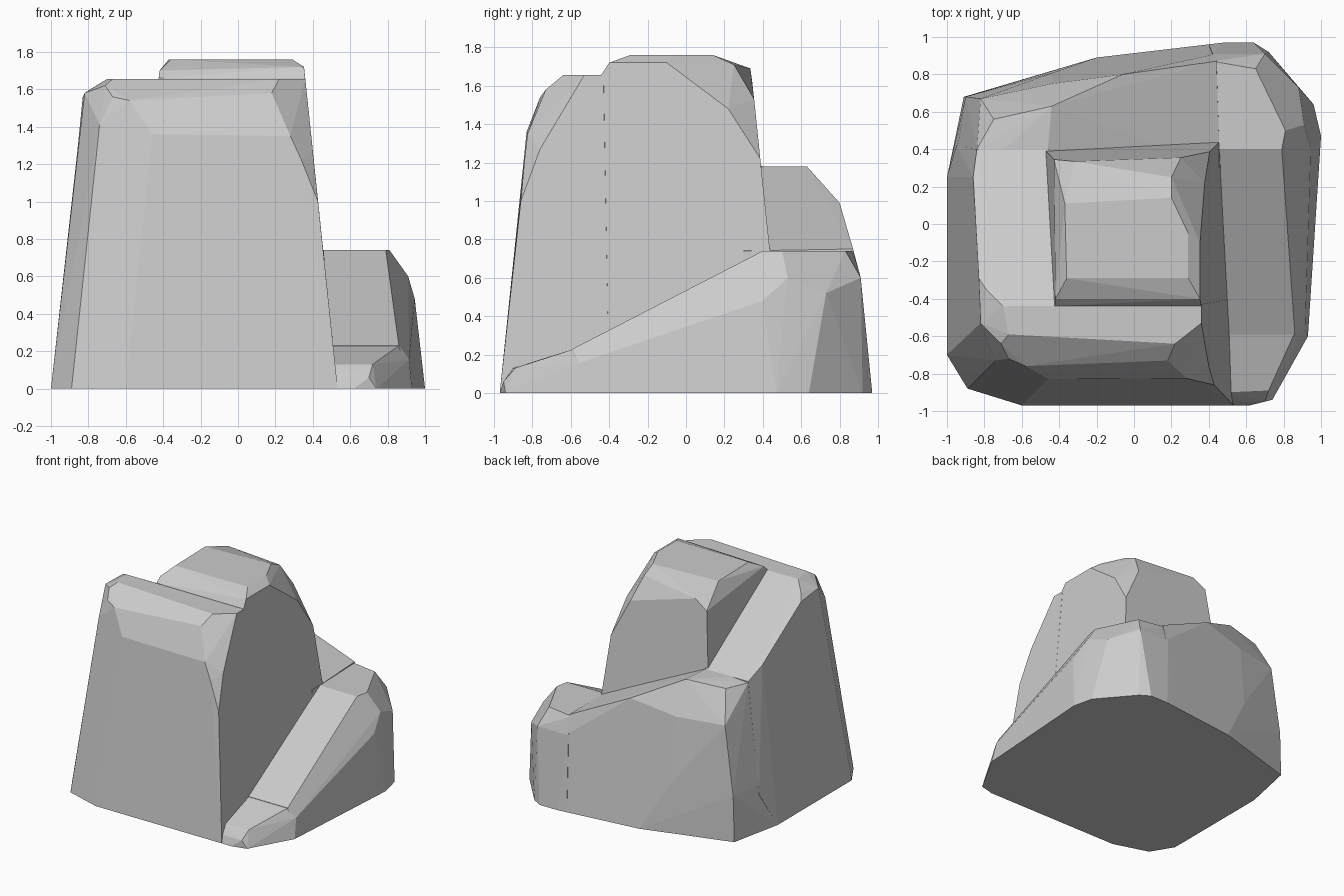
import bpy, bmesh
from math import radians


def chiselled(name, points):
    """Convex faceted stone block from its corner points."""
    bm = bmesh.new()
    for p in points:
        bm.verts.new(p)
    hull = bmesh.ops.convex_hull(bm, input=bm.verts[:])
    junk = {g for g in hull["geom_interior"] + hull["geom_unused"]
            if isinstance(g, bmesh.types.BMVert)}
    bmesh.ops.delete(bm, geom=list(junk), context='VERTS')
    bmesh.ops.dissolve_limit(bm, angle_limit=radians(2), verts=bm.verts[:], edges=bm.edges[:])
    bmesh.ops.recalc_face_normals(bm, faces=bm.faces[:])
    me = bpy.data.meshes.new(name)
    bm.to_mesh(me)
    bm.free()
    ob = bpy.data.objects.new(name, me)
    bpy.context.collection.objects.link(ob)
    return ob


def core_corner(sx, sy, z):
    """Corner of the tapering tower at height z."""
    x = 0.533 - 0.105 * z if sx > 0 else -0.59 + 0.1 * z
    y = 0.515 - 0.105 * z if sy > 0 else -0.605 + 0.1 * z
    return (x, y, z)


# central tower with a chipped summit
chiselled("tower", [core_corner(sx, sy, 0) for sx in (-1, 1) for sy in (-1, 1)] + [
    core_corner(-1, -1, 1.66), core_corner(1, -1, 1.66), core_corner(1, 1, 1.22),
    core_corner(-1, 1, 1.62),
    (-0.42, -0.40, 1.70), (0.353, -0.40, 1.72), (0.353, -0.10, 1.72), (0.378, 0.22, 1.48),
    (-0.36, -0.29, 1.76), (0.29, -0.29, 1.76), (0.29, -0.05, 1.76), (0.20, 0.14, 1.76),
    (-0.37, 0.11, 1.76), (0.20, 0.25, 1.71), (0.25, 0.355, 1.53), (-0.32, 0.335, 1.69)])

# low toe where the path begins
chiselled("path_start", [
    (0.45, -0.95, 0), (0.53, -0.97, 0), (0.62, -0.97, 0), (0.74, -0.94, 0), (0.93, -0.60, 0),
    (0.45, -0.58, 0), (0.50, -0.95, 0.06), (0.70, -0.95, 0.06), (0.50, -0.90, 0.13),
    (0.72, -0.89, 0.13), (0.86, -0.58, 0.23), (0.45, -0.58, 0.23), (0.915, -0.56, 0.155)])

# right ramp and back-right landing
chiselled("right_ramp", [
    (0.40, -0.60, 0), (0.93, -0.60, 0), (1.0, 0.47, 0), (0.96, 0.64, 0), (0.72, 0.92, 0),
    (0.64, 0.97, 0), (0.48, 0.97, 0), (0.40, 0.96, 0),
    (0.40, -0.59, 0.23), (0.86, -0.59, 0.23), (0.915, -0.56, 0.155),
    (0.40, 0.40, 0.74), (0.79, 0.40, 0.74), (0.81, 0.50, 0.74), (0.65, 0.83, 0.74),
    (0.42, 0.87, 0.74), (0.945, 0.40, 0.48), (0.91, 0.53, 0.60), (0.88, 0.73, 0.52),
    (0.70, 0.91, 0.60), (0.42, 0.91, 0.60)])

# back ramp and back-left landing
chiselled("back_ramp", [
    (0.48, 0.30, 0), (0.48, 0.97, 0), (-0.20, 0.89, 0), (-0.91, 0.68, 0), (-1.0, 0.25, 0),
    (0.46, 0.30, 0.74), (0.44, 0.87, 0.75), (0.44, 0.91, 0.60), (-0.06, 0.80, 0.99),
    (-0.44, 0.63, 1.18), (-0.47, 0.30, 1.18), (-0.75, 0.56, 1.16), (-0.84, 0.40, 1.17),
    (-0.86, 0.25, 1.18), (-0.82, 0.67, 0.92), (-0.44, 0.75, 0.92), (-0.43, 0.81, 0.40),
    (-0.90, 0.68, 0.37), (-0.94, 0.43, 0.37), (-0.88, 0.42, 0.86)])

# left ramp turning into the high front ledge
chiselled("left_ramp_and_front_ledge", [
    (-1.0, 0.25, 0), (-1.0, -0.70, 0), (-0.89, -0.88, 0), (-0.60, -0.97, 0),
    (0.533, -0.97, 0), (0.533, -0.40, 0), (-0.40, 0.40, 0), (-0.95, 0.42, 0.30),
    (-0.46, 0.40, 1.18), (-0.84, 0.40, 1.18), (-0.86, 0.25, 1.26), (-0.83, -0.29, 1.56),
    (-0.79, -0.35, 1.60), (-0.70, -0.44, 1.655), (-0.42, -0.44, 1.655), (-0.82, -0.53, 1.58),
    (-0.67, -0.59, 1.655), (-0.71, -0.64, 1.62), (-0.67, -0.72, 1.56), (-0.74, -0.73, 1.41),
    (-0.58, -0.76, 1.54), (-0.46, -0.83, 1.36),
    (0.36, -0.43, 1.655), (0.36, -0.53, 1.655), (0.22, -0.64, 1.655), (0.18, -0.73, 1.58),
    (0.28, -0.825, 1.35), (0.34, -0.84, 1.22), (0.40, -0.76, 1.27), (0.428, -0.86, 1.0)])
